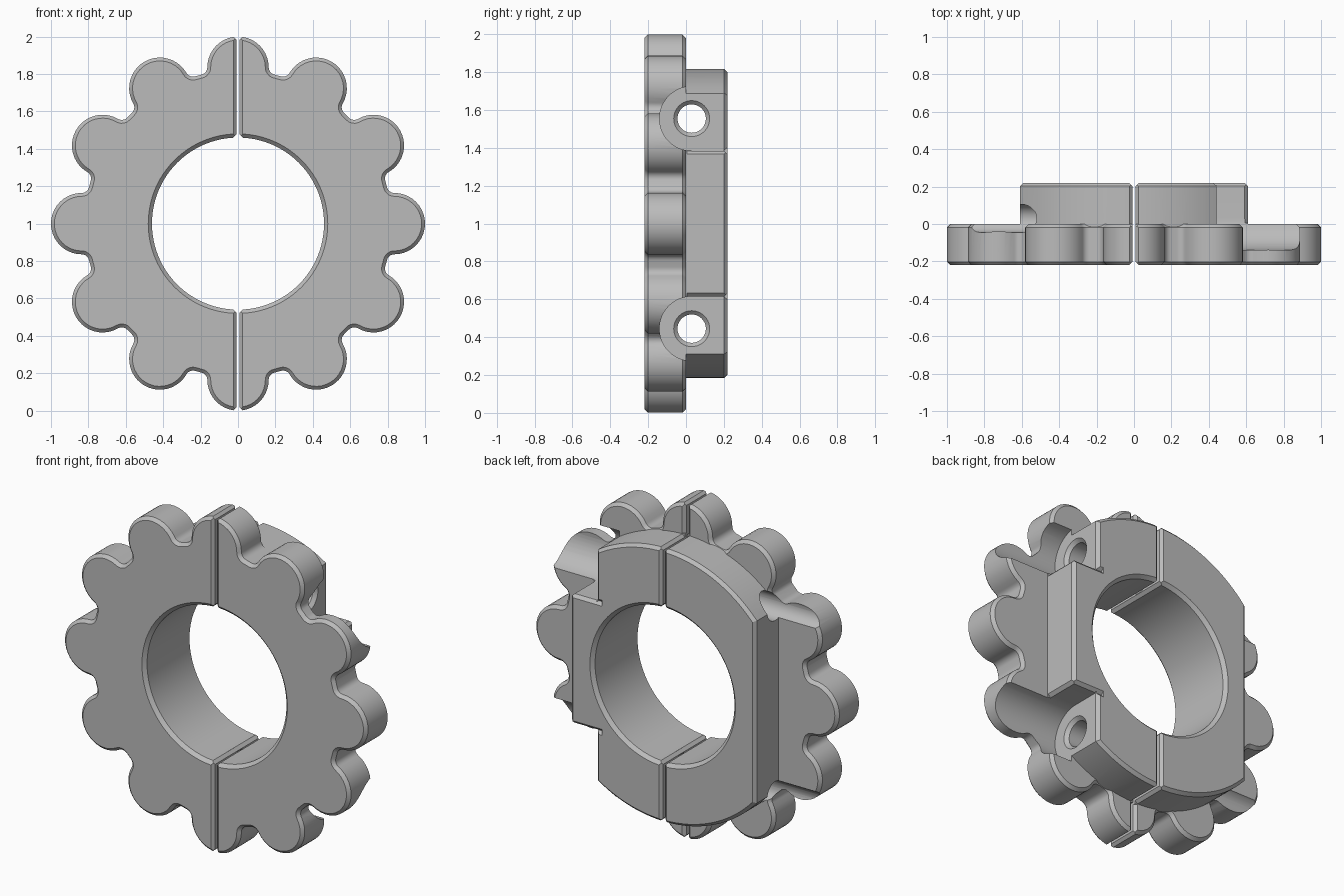
import bpy
import bmesh
from math import pi, sin, cos, acos, atan2, radians
from mathutils import Matrix, Vector

if "Cube" in bpy.data.objects:
    bpy.data.objects.remove(bpy.data.objects["Cube"])

CZ = 1.0                        # height of the bore axis
DEPTH = 0.22                    # half of the total depth
LOBES, PITCH, LOBE_R = 12, 0.836, 0.164
ROOT, FILLET = 0.82, 0.04
HUB_R, HUB_X = 0.817, 0.61
BORE, CHAMFER = 0.46, 0.018
BOLT_Y, BOLT_Z = 0.03, 0.555    # bolt offset from the bore axis
SEAT_X, SEAT_R, BOLT_R = 0.44, 0.17, 0.075

steel = bpy.data.materials.new("plain grey steel")
steel.use_nodes = True
steel.diffuse_color = (0.5, 0.5, 0.5, 1)
steel.node_tree.nodes["Principled BSDF"].inputs["Base Color"].default_value = (0.5, 0.5, 0.5, 1)


def to_object(name, bm):
    bmesh.ops.recalc_face_normals(bm, faces=bm.faces)
    mesh = bpy.data.meshes.new(name)
    bm.to_mesh(mesh)
    bm.free()
    obj = bpy.data.objects.new(name, mesh)
    bpy.context.collection.objects.link(obj)
    return obj


def arc(centre, r, a0, a1, n):
    return [(centre[0] + r * cos(a0 + (a1 - a0) * i / n),
             centre[1] + r * sin(a0 + (a1 - a0) * i / n)) for i in range(n + 1)]


def prism(name, points, place, start, end, bevel_ends=()):
    """Extrude a 2D outline; place(u, v, w) gives the position in space."""
    bm = bmesh.new()
    rings = [[bm.verts.new(place(u, v, w)) for u, v in points] for w in (start, end)]
    caps = [bm.faces.new(r) for r in rings]
    n = len(points)
    for i in range(n):
        j = (i + 1) % n
        bm.faces.new((rings[0][i], rings[0][j], rings[1][j], rings[1][i]))
    bmesh.ops.recalc_face_normals(bm, faces=bm.faces)
    rim = [e for k in bevel_ends for e in caps[k].edges]
    if rim:
        bmesh.ops.bevel(bm, geom=rim, offset=CHAMFER, segments=1,
                        affect='EDGES', clamp_overlap=False)
    return to_object(name, bm)


def lathe(name, profile, rotation, centre, n):
    """Turn (position, radius) pairs about local z."""
    bm = bmesh.new()
    rings = [[bm.verts.new((r * cos(2 * pi * i / n), r * sin(2 * pi * i / n), p))
              for i in range(n)] for p, r in profile]
    for a, b in zip(rings, rings[1:]):
        for i in range(n):
            j = (i + 1) % n
            bm.faces.new((a[i], a[j], b[j], b[i]))
    bm.faces.new(rings[0])
    bm.faces.new(rings[-1])
    bm.transform(Matrix.Translation(centre) @ rotation)
    return to_object(name, bm)


def diamond_bar(axis, centre, length, half):
    """Square bar on its corner, used to chamfer a straight edge."""
    bm = bmesh.new()
    side = half * 2 ** 0.5
    size = [side] * 3
    size["XYZ".index(axis)] = length
    bmesh.ops.create_cube(bm, size=1, matrix=Matrix.Translation(centre)
                          @ Matrix.Rotation(pi / 4, 4, axis) @ Matrix.Diagonal((*size, 1)))
    return to_object("chamfer_cutter", bm)


def combine(target, tool, operation='DIFFERENCE'):
    mod = target.modifiers.new(operation, 'BOOLEAN')
    mod.operation, mod.object, mod.solver = operation, tool, 'EXACT'
    bpy.context.view_layer.objects.active = target
    bpy.ops.object.modifier_apply(modifier=mod.name)
    bpy.data.objects.remove(tool)


def upright(u, v, w):
    return (u, w, CZ + v)


# Lobed plate outline: lobe arcs joined to the root circle by fillets
d, reach = ROOT + FILLET, LOBE_R + FILLET
phi = acos((d * d + PITCH ** 2 - reach ** 2) / (2 * d * PITCH))
fillet_centre = (d * cos(phi), d * sin(phi))
beta = atan2(fillet_centre[1], fillet_centre[0] - PITCH)
fillet = arc(fillet_centre, FILLET, beta + pi, phi + pi, 6)
lobe = arc((PITCH, 0), LOBE_R, -beta, beta, 20)
unit = [(x, -y) for x, y in reversed(fillet)] + lobe[1:-1] + fillet
outline = []
for k in range(LOBES):
    c, s = cos(2 * pi * k / LOBES), sin(2 * pi * k / LOBES)
    outline += [(x * c - y * s, x * s + y * c) for x, y in unit]
body = prism("collar", outline, upright, -DEPTH, 0, (0, 1))

# Round hub with two flat sides
a = acos(HUB_X / HUB_R)
hub_outline = arc((0, 0), HUB_R, a, pi - a, 32) + arc((0, 0), HUB_R, pi + a, 2 * pi - a, 32)
combine(body, prism("hub", hub_outline, upright, -0.05, DEPTH, (1,)), 'UNION')

# Chamfered bore
ends = DEPTH + 0.02
combine(body, lathe("bore_cutter",
                    [(-ends, BORE + 0.04), (0.02 - DEPTH, BORE), (DEPTH - 0.02, BORE), (ends, BORE + 0.04)],
                    Matrix.Rotation(-pi / 2, 4, 'X'), (0, 0, CZ), 96))

# Bolt seats and bolt holes, above and below the bore
seat = arc((BOLT_Y, 0), SEAT_R, pi / 2, 3 * pi / 2, 24)
seat += [(0.4, -SEAT_R), (0.4, SEAT_R)]
for side in (1, -1):
    z = CZ + side * BOLT_Z
    combine(body, prism("seat_cutter", seat, lambda u, v, w: (w, u, z + v), SEAT_X, 1.2))
    combine(body, lathe("bolt_cutter",
                        [(-1.2, BOLT_R), (SEAT_X - 0.02, BOLT_R), (SEAT_X + 0.01, BOLT_R + 0.03)],
                        Matrix.Rotation(pi / 2, 4, 'Y'), (0, BOLT_Y, z), 40))
    # Chamfers round the seat
    wall = CZ + side * (BOLT_Z - SEAT_R)
    combine(body, diamond_bar('Y', (HUB_X, 0.2, wall), 0.39, CHAMFER))
    combine(body, diamond_bar('X', (0.55, DEPTH, wall), 0.3, CHAMFER))
    combine(body, diamond_bar('Z', (SEAT_X, DEPTH, CZ + side * 0.54), 0.32, CHAMFER))

# Split between the halves, with chamfered edges
slot = [(-0.008, -1.2), (0.008, -1.2), (0.008, 1.2), (-0.008, 1.2)]
combine(body, prism("split_cutter", slot, upright, -0.5, 0.5))
V = 0.025
for y in (-DEPTH, DEPTH):
    combine(body, diamond_bar('Z', (0, y, CZ), 2.4, V))
for side in (1, -1):
    combine(body, diamond_bar('Y', (0, 0, CZ + side), 0.6, V))
    combine(body, diamond_bar('Y', (0, 0, CZ + side * BORE), 0.6, V))
    combine(body, diamond_bar('Y', (0, 0.16, CZ + side * HUB_R), 0.32, V))
    combine(body, diamond_bar('Z', (0, 0, CZ + side * 0.95), 0.26, V))

# Separate the two halves and finish them
for name, side in (("left_half", 1), ("right_half", -1)):
    bm = bmesh.new()
    bm.from_mesh(body.data)
    bmesh.ops.delete(bm, geom=[v for v in bm.verts if v.co.x * side < 0], context='VERTS')
    bmesh.ops.dissolve_degenerate(bm, dist=0.0001, edges=bm.edges)
    half = to_object(name, bm)
    half.data.materials.clear()
    half.data.materials.append(steel)
    bpy.ops.object.select_all(action='DESELECT')
    half.select_set(True)
    bpy.context.view_layer.objects.active = half
    bpy.ops.object.shade_smooth_by_angle(angle=radians(30))
bpy.data.objects.remove(body)
